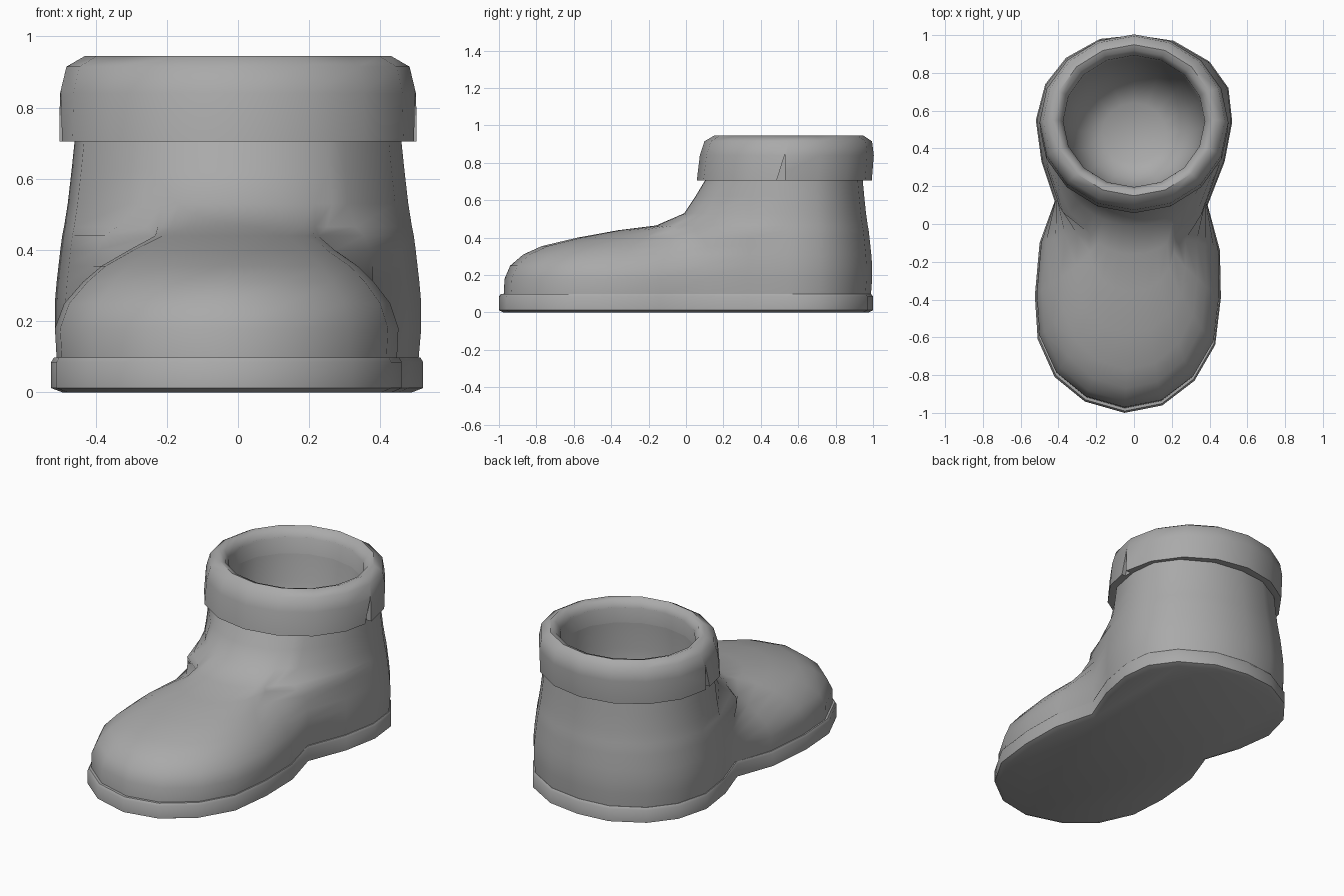
import bpy, bmesh, math

cube = bpy.data.objects.get("Cube")
if cube:
    bpy.data.objects.remove(cube, do_unlink=True)

grey = bpy.data.materials.new("plain_grey")
grey.use_nodes = True
colour = (0.4, 0.4, 0.4, 1)
grey.diffuse_color = colour
grey.node_tree.nodes["Principled BSDF"].inputs["Base Color"].default_value = colour

# Footprint, starting at the toe tip and running along the left side
FOOTPRINT = [(-.05, -1), (.15, -.96), (.32, -.83), (.43, -.64), (.46, -.39), (.455, -.14),
             (.39, .1), (.48, .33), (.52, .54), (.5, .72), (.4, .86), (.21, .97),
             (.01, 1), (-.18, .98), (-.36, .88), (-.47, .74), (-.52, .55), (-.49, .33),
             (-.42, .12), (-.5, -.1), (-.525, -.38), (-.51, -.61), (-.42, -.81), (-.26, -.94)]
WAIST = 6
COUNT = len(FOOTPRINT)
ANKLE_Y = .53


def make_object(name, bm):
    mesh = bpy.data.meshes.new(name)
    bm.to_mesh(mesh)
    bm.free()
    mesh.materials.append(grey)
    obj = bpy.data.objects.new(name, mesh)
    bpy.context.collection.objects.link(obj)
    return obj


def loft(name, rings, cap_start=False, cap_end=False, closed=False, inward=False):
    """Join rings of points into a skin."""
    bm = bmesh.new()
    rows = [[bm.verts.new(p) for p in ring] for ring in rings]
    pairs = list(zip(rows, rows[1:]))
    if closed:
        pairs.append((rows[-1], rows[0]))
    n = len(rows[0])
    for low, high in pairs:
        for i in range(n):
            j = (i + 1) % n
            bm.faces.new((low[i], low[j], high[j], high[i]))
    if cap_start:
        bm.faces.new(rows[0][::-1])
    if cap_end:
        bm.faces.new(rows[-1])
    if closed:
        bmesh.ops.recalc_face_normals(bm, faces=bm.faces)
    elif inward:
        bmesh.ops.reverse_faces(bm, faces=bm.faces)
    return make_object(name, bm)


def smooth(obj, degrees):
    bpy.ops.object.select_all(action='DESELECT')
    obj.select_set(True)
    bpy.context.view_layer.objects.active = obj
    bpy.ops.object.shade_smooth_by_angle(angle=math.radians(degrees))


# Sole: footprint slab with a rolled lower edge
sole_levels = [(0, .94, .975), (.012, 1, 1), (.085, 1, 1), (.098, .985, .99)]
sole = loft("sole", [[(x * sx, y * sy, z) for x, y in FOOTPRINT] for z, sx, sy in sole_levels],
            cap_start=True, cap_end=True)
smooth(sole, 50)


def upper_ring(z, toe, width, heel, blend):
    """Slice of the upper: a footprint that turns into a round shaft."""
    ring = []
    for i, (x, y) in enumerate(FOOTPRINT):
        if WAIST <= i <= COUNT - WAIST:
            ring.append((x * heel, ANKLE_Y + (y - ANKLE_Y) * heel, z))
            continue
        step = i if i < WAIST else i - COUNT
        angle = math.radians(7 * step)
        foot = (x * width, .1 + (y - .1) * (.1 - toe) / 1.1)
        shaft = (.5 * heel * math.sin(angle), ANKLE_Y - (ANKLE_Y - toe) * math.cos(angle))
        ring.append((foot[0] + (shaft[0] - foot[0]) * blend,
                     foot[1] + (shaft[1] - foot[1]) * blend, z))
    # The waist follows the shaft as it rounds off
    for i, side in ((WAIST, 1), (COUNT - WAIST, -1)):
        x, y, _ = ring[i]
        a = math.radians(42)
        shaft = (side * .5 * heel * math.sin(a), ANKLE_Y - (ANKLE_Y - toe) * math.cos(a))
        ring[i] = (x + (shaft[0] - x) * blend, y + (shaft[1] - y) * blend, z)
    return ring


# Upper: height, toe position, forefoot width, heel size, shaft blend
upper_levels = [(.09, -.975, .97, .975, 0), (.18, -.97, .98, .99, 0), (.25, -.94, .93, .99, 0),
                (.31, -.87, .83, .98, 0), (.355, -.77, .73, .97, 0), (.4, -.58, .6, .96, .1),
                (.44, -.36, .45, .95, .3), (.465, -.16, .45, .94, .7), (.53, -.01, .5, .92, 1),
                (.62, .05, .5, .9, 1), (.72, .11, .5, .88, 1)]
upper = loft("upper", [upper_ring(*level) for level in upper_levels])
smooth(upper, 60)


def round_rings(profile, sides=16):
    return [[(r * math.sin(math.tau * i / sides),
              .525 + .1 * (z - .7) - r * .93 * math.cos(math.tau * i / sides), z)
             for i in range(sides)] for r, z in profile]


# Cuff: thick rolled band around the opening
cuff = loft("cuff", round_rings([(.42, .705), (.503, .705), (.5, .84), (.482, .915), (.43, .945),
                                 (.4, .935), (.375, .895), (.375, .72)]), closed=True)

# Wedge notch at the bottom edge on each side of the cuff
for side in (-1, 1):
    wedge = [(.48, .69), (.53, .69), (.53, .85)]
    cutter = loft("notch_cutter", [[(side * x, y, z) for y, z in wedge] for x in (.47, .56)],
                  cap_start=True, cap_end=True)
    bm = bmesh.new()
    bm.from_mesh(cutter.data)
    bmesh.ops.recalc_face_normals(bm, faces=bm.faces)
    bm.to_mesh(cutter.data)
    bm.free()
    cutter.hide_render = True
    cut = cuff.modifiers.new("notch", 'BOOLEAN')
    cut.operation = 'DIFFERENCE'
    cut.object = cutter
    bpy.context.view_layer.objects.active = cuff
    bpy.ops.object.modifier_apply(modifier=cut.name)
    bpy.data.objects.remove(cutter, do_unlink=True)
smooth(cuff, 50)

# Lining: bowl-shaped inside with a flat floor
lining = loft("lining", round_rings([(.17, .28), (.27, .34), (.34, .48), (.37, .65), (.378, .9)]),
              cap_start=True, inward=True)
lining.data.polygons[-1].use_smooth = False
smooth(lining, 60)
